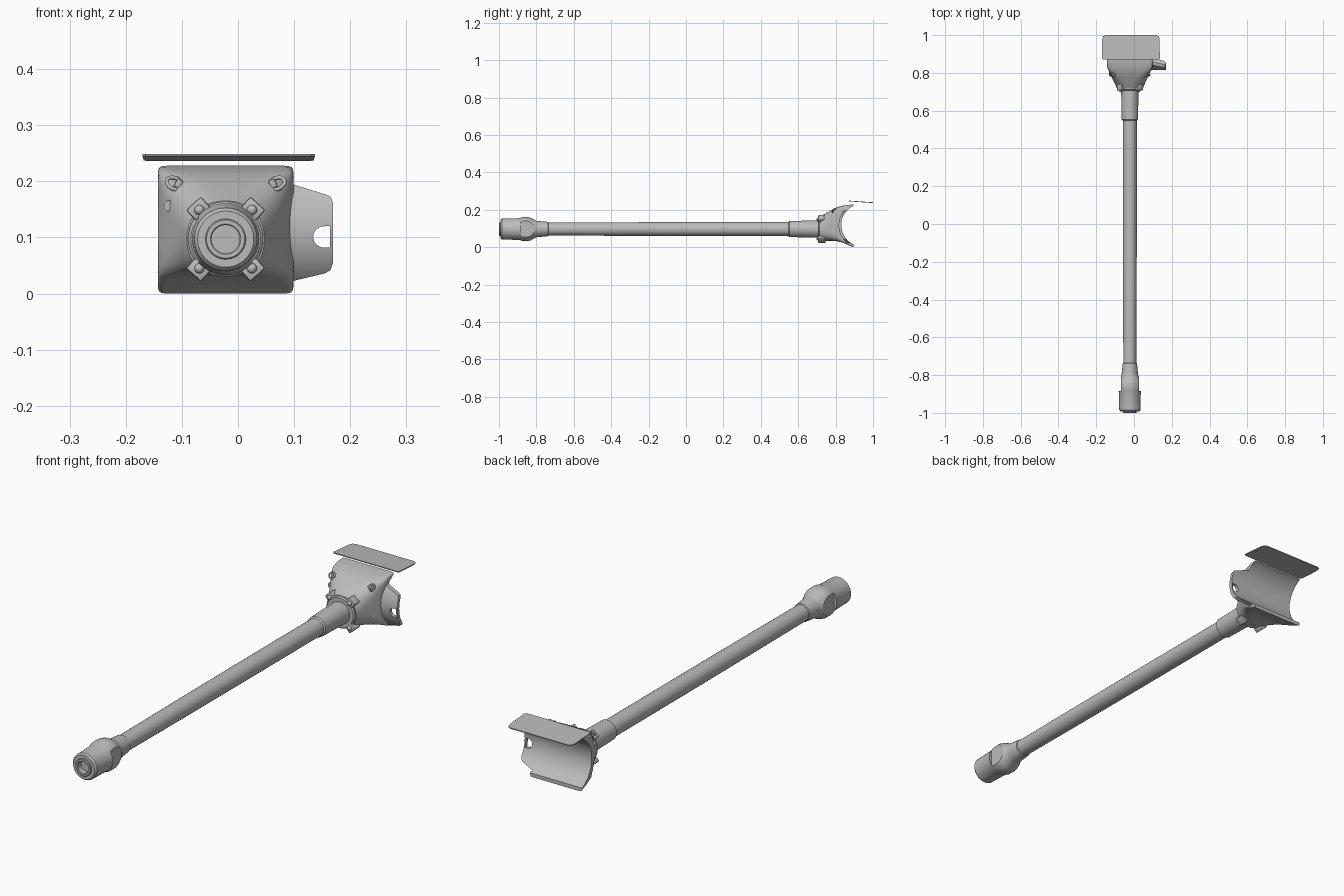
import bpy, bmesh, math
from mathutils import Matrix, Vector

if "Cube" in bpy.data.objects:
    bpy.data.objects.remove(bpy.data.objects["Cube"])

AX, AZ = -0.022, 0.097          # shaft axis
SY, SZ, SR = 0.943, 0.118, 0.113  # saddle centre and radius

metal = bpy.data.materials.new("plain grey")
metal.diffuse_color = (0.5, 0.5, 0.5, 1)
metal.use_nodes = True
metal.node_tree.nodes["Principled BSDF"].inputs["Base Color"].default_value = metal.diffuse_color


def add(name, bm, angle=35):
    bmesh.ops.recalc_face_normals(bm, faces=bm.faces)
    me = bpy.data.meshes.new(name)
    bm.to_mesh(me)
    bm.free()
    ob = bpy.data.objects.new(name, me)
    bpy.context.collection.objects.link(ob)
    me.materials.append(metal)
    shade(ob, angle)
    return ob


def shade(ob, angle=35):
    bpy.ops.object.select_all(action='DESELECT')
    ob.select_set(True)
    bpy.context.view_layer.objects.active = ob
    bpy.ops.object.shade_smooth_by_angle(angle=math.radians(angle))


def loft(rings, closed=False):
    """Skin a list of point rings; cap the ends unless closed."""
    bm = bmesh.new()
    vs = [[bm.verts.new(p) for p in r] for r in rings]
    n = len(vs[0])
    for a, b in zip(vs, vs[1:] + ([vs[0]] if closed else [])):
        for i in range(n):
            j = (i + 1) % n
            bm.faces.new((a[i], a[j], b[j], b[i]))
    if not closed:
        bm.faces.new(vs[0])
        bm.faces.new(vs[-1])
    return bm


def lathe(name, profile, n=48):
    """Turn (y, radius) pairs around the shaft axis."""
    rings = [[(AX + r * math.cos(t), y, AZ + r * math.sin(t))
              for t in (2 * math.pi * i / n for i in range(n))] for y, r in profile]
    return add(name, loft(rings))


def cylinder_x(name, r, half):
    n = 96
    return add(name, loft([[(x, SY + r * math.cos(2 * math.pi * i / n),
                             SZ + r * math.sin(2 * math.pi * i / n)) for i in range(n)]
                           for x in (-half, half)]))


def prism_y(name, outline, y0, y1):
    return add(name, loft([[(x, y, z) for x, z in outline] for y in (y0, y1)]))


def box(name, size, mat, bevel=0.0):
    bm = bmesh.new()
    bmesh.ops.create_cube(bm, size=1, matrix=Matrix.Diagonal((*size, 1)))
    if bevel:
        bmesh.ops.bevel(bm, geom=bm.edges[:], offset=bevel, segments=2,
                        profile=0.5, affect='EDGES')
    bmesh.ops.transform(bm, matrix=mat, verts=bm.verts)
    return add(name, bm)


def cut(ob, cutter, op='DIFFERENCE'):
    """Apply a boolean and drop the cutter."""
    m = ob.modifiers.new("cut", 'BOOLEAN')
    m.operation, m.object, m.solver = op, cutter, 'EXACT'
    dg = bpy.context.evaluated_depsgraph_get()
    me = bpy.data.meshes.new_from_object(ob.evaluated_get(dg))
    ob.modifiers.clear()
    ob.data = me
    bpy.data.objects.remove(cutter)
    shade(ob)


# Long shaft and its rear sleeve
lathe("shaft", [(-0.82, 0.034), (-0.4, 0.036), (0.0, 0.037), (0.6, 0.037)])
lathe("rear_sleeve", [(0.548, 0.037), (0.553, 0.043), (0.70, 0.046), (0.74, 0.046)])

# Front socket with a recessed end and two wrench flats
socket = lathe("front_socket", [
    (-0.975, 0.001), (-0.975, 0.025), (-0.998, 0.025), (-1.0, 0.027), (-1.0, 0.034),
    (-0.998, 0.036), (-0.992, 0.036), (-0.992, 0.050), (-0.985, 0.056), (-0.89, 0.058),
    (-0.875, 0.064), (-0.845, 0.064), (-0.83, 0.060), (-0.80, 0.044), (-0.79, 0.043),
    (-0.738, 0.038), (-0.735, 0.034)])
for s in (-1, 1):
    cut(socket, box("flat_cutter", (0.04, 0.075, 0.2),
                    Matrix.Translation((AX + s * 0.068, -0.8475, AZ))))


# Bracket body: round neck flaring into a wide block, hollowed by the saddle
def section(y, hx, z0, z1, e, n=64):
    pts = []
    for i in range(n):
        t = 2 * math.pi * (i + 0.5) / n
        c, s = math.cos(t), math.sin(t)
        pts.append((AX + hx * math.copysign(abs(c) ** (2 / e), c), y,
                    (z0 + z1) / 2 + (z1 - z0) / 2 * math.copysign(abs(s) ** (2 / e), s)))
    return pts


body = add("bracket_body", loft([
    section(0.718, 0.069, 0.030, 0.165, 2.2),
    section(0.745, 0.080, 0.032, 0.180, 2.8),
    section(0.775, 0.095, 0.034, 0.197, 4),
    section(0.805, 0.110, 0.032, 0.212, 7),
    section(0.832, 0.121, 0.026, 0.220, 14),
    section(0.865, 0.121, 0.012, 0.226, 24),
    section(0.895, 0.121, 0.000, 0.228, 24)]))
cut(body, cylinder_x("saddle_cutter", SR, 0.3))

# Neck collar
lathe("neck_collar", [(0.708, 0.046), (0.708, 0.062), (0.713, 0.067), (0.74, 0.067)])

# Side tab following the saddle curve, with a D-shaped slot
tab = prism_y("side_tab", [(0.09, 0.02), (0.10, 0.023), (0.155, 0.036), (0.165, 0.042),
                           (0.169, 0.054), (0.169, 0.162), (0.165, 0.172), (0.158, 0.176),
                           (0.10, 0.194), (0.09, 0.195)], 0.78, 0.92)
cut(tab, cylinder_x("tab_outer", SR + 0.014, 0.3), 'INTERSECT')
cut(tab, cylinder_x("tab_inner", SR, 0.3))
slot = [(0.164, 0.120), (0.164, 0.082)] + [
    (0.153 - 0.019 * math.sin(a), 0.101 - 0.019 * math.cos(a))
    for a in (math.pi * i / 12 for i in range(13))]
cut(tab, prism_y("slot_cutter", slot, 0.7, 1.0))

# Four clamp lugs with round bolts around the neck
for k, ang in enumerate((48, 132, 228, 312)):
    turn = Matrix.Translation((AX, 0, AZ)) @ Matrix.Rotation(-math.radians(ang), 4, 'Y')
    box(f"clamp_lug_{k}", (0.026, 0.04, 0.036),
        turn @ Matrix.Translation((0.073, 0.727, 0)), 0.004)
    bm = bmesh.new()
    bmesh.ops.create_uvsphere(bm, u_segments=16, v_segments=10, radius=0.009,
                              matrix=turn @ Matrix.Translation((0.070, 0.706, 0)))
    add(f"clamp_bolt_{k}", bm, 60)

# Two tilted ring loops on the upper shoulders
for s in (-1, 1):
    m = (Matrix.Translation((AX + s * 0.091, 0.790, 0.196))
         @ Matrix.Rotation(s * math.radians(-25), 4, 'Y')
         @ Matrix.Rotation(math.radians(55), 4, 'X'))
    rings = []
    for i in range(24):
        a = 2 * math.pi * i / 24
        rings.append([m @ Vector(((0.015 + 0.0035 * math.cos(b)) * math.cos(a),
                                  (0.012 + 0.0035 * math.cos(b)) * math.sin(a),
                                  0.0035 * math.sin(b)))
                      for b in (math.pi * j / 4 for j in range(8))])
    add("ring_loop_" + ("left" if s < 0 else "right"), loft(rings, True), 60)
    box("loop_mount_" + ("left" if s < 0 else "right"), (0.012, 0.03, 0.016),
        Matrix.Translation((AX + s * 0.084, 0.797, 0.196))
        @ Matrix.Rotation(s * math.radians(-30), 4, 'Y'), 0.003)

# Small round peg on the left shoulder
prism_y("side_peg", [(-0.122 + 0.01 * math.cos(math.pi * i / 10),
                      0.156 + 0.01 * math.sin(math.pi * i / 10)) for i in range(20)],
        0.785, 0.83)

# Thin cover plate floating over the saddle, dipping to the rear
outline = [(-0.165, 0.872), (0.130, 0.872), (0.137, 0.878), (0.135, 0.98), (0.130, 0.994),
           (0.118, 1.0), (-0.150, 1.0), (-0.163, 0.994), (-0.168, 0.98), (-0.170, 0.878)]
drop = lambda y: 0.249 - 0.07 * (y - 0.872)
add("cover_plate", loft([[(x, y, drop(y) - d) for x, y in outline] for d in (0, 0.004)]))
